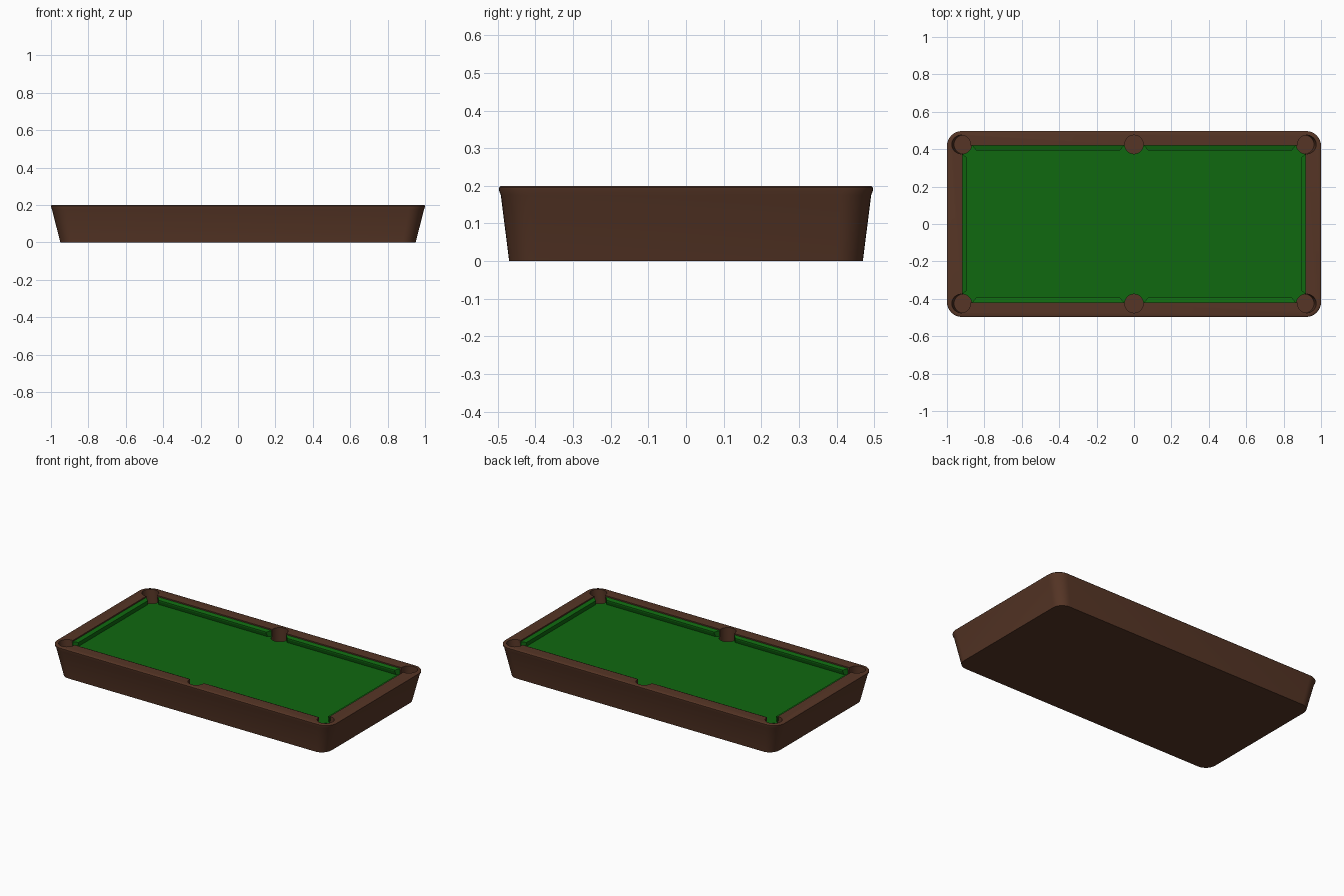
import bpy, bmesh, math

if "Cube" in bpy.data.objects:
    bpy.data.objects.remove(bpy.data.objects["Cube"])


def material(name, rgb):
    m = bpy.data.materials.new(name)
    m.diffuse_color = (*rgb, 1)
    m.use_nodes = True
    m.node_tree.nodes["Principled BSDF"].inputs["Base Color"].default_value = m.diffuse_color
    return m


wood = material("dark brown wood", (0.093, 0.036, 0.019))
felt = material("green felt", (0.005, 0.14, 0.005))


def loft(name, rings, mat):
    """Skin a stack of closed rings and cap both ends."""
    bm = bmesh.new()
    loops = [[bm.verts.new(p) for p in ring] for ring in rings]
    n = len(loops[0])
    for a, b in zip(loops, loops[1:]):
        for i in range(n):
            j = (i + 1) % n
            bm.faces.new((a[i], a[j], b[j], b[i]))
    bm.faces.new(loops[0][::-1])
    bm.faces.new(loops[-1])
    bmesh.ops.recalc_face_normals(bm, faces=bm.faces)
    me = bpy.data.meshes.new(name)
    bm.to_mesh(me)
    bm.free()
    me.materials.append(mat)
    ob = bpy.data.objects.new(name, me)
    bpy.context.collection.objects.link(ob)
    return ob


def rounded(hx, hy, r, z, seg=8):
    pts = []
    for k, (sx, sy) in enumerate([(1, 1), (-1, 1), (-1, -1), (1, -1)]):
        for i in range(seg + 1):
            a = math.pi / 2 * (k + i / seg)
            pts.append((sx * (hx - r) + r * math.cos(a),
                        sy * (hy - r) + r * math.sin(a), z))
    return pts


def rect(hx, hy, z):
    return [(hx, hy, z), (-hx, hy, z), (-hx, -hy, z), (hx, -hy, z)]


def circle(x, y, r, z, seg=32):
    return [(x + r * math.cos(2 * math.pi * i / seg),
             y + r * math.sin(2 * math.pi * i / seg), z) for i in range(seg)]


def cut(ob, cutter):
    cutter.hide_render = True
    cutter.hide_set(True)
    m = ob.modifiers.new("cut", "BOOLEAN")
    m.operation, m.solver, m.object = "DIFFERENCE", "EXACT", cutter


# Tapered table body with softened top edge
profile = [(0, 0.95, 0.47, 0.07), (0.175, 0.994, 0.492, 0.08), (0.188, 0.999, 0.497, 0.08),
           (0.195, 1.0, 0.497, 0.08), (0.1985, 0.997, 0.494, 0.077), (0.2, 0.992, 0.489, 0.072)]
body = loft("table_body", [rounded(hx, hy, r, z) for z, hx, hy, r in profile], wood)

# Cloth bed set into the recess
cloth = loft("cloth_bed", [rect(0.922, 0.422, 0.146), rect(0.922, 0.422, 0.155)], felt)
cut(body, loft("recess_cutter", [rect(0.918, 0.42, 0.15), rect(0.918, 0.42, 0.3)], wood))

# Six pockets, corner ones leaning outward
for sx in (-1, 0, 1):
    for sy in (-1, 1):
        rings = [circle(sx * (0.912 + lean), sy * 0.425, 0.05, z)
                 for z, lean in ((0.11, 0), (0.22, 0.015))]
        cutter = loft("pocket_cutter", rings, wood)
        cut(body, cutter)
        cut(cloth, cutter)


# Cushions: mitred ends, sloped top, undercut nose
def cushion(name, start, end, place):
    # (distance in from rail, height, end inset)
    section = [(-0.004, 0.152, 0), (-0.004, 0.193, 0),
               (0.026, 0.186, 0.024), (0.026, 0.178, 0.024), (0.018, 0.152, 0.018)]
    rings = [[place(t + s * inset, d, z) for d, z, inset in section]
             for t, s in ((start, 1), (end, -1))]
    return loft(name, rings, felt)


for s, side in ((-1, "front"), (1, "back")):
    for m, half in ((-1, "left"), (1, "right")):
        cushion(f"{side}_{half}_cushion", 0.05, 0.868,
                lambda t, d, z: (m * t, s * (0.42 - d), z))
for s, side in ((-1, "left"), (1, "right")):
    cushion(f"{side}_end_cushion", -0.378, 0.378,
            lambda t, d, z: (s * (0.918 - d), t, z))

# Apply cuts and shade the body smoothly
bpy.context.view_layer.update()
for ob in (body, cloth):
    bpy.ops.object.select_all(action="DESELECT")
    ob.select_set(True)
    bpy.context.view_layer.objects.active = ob
    for m in list(ob.modifiers):
        bpy.ops.object.modifier_apply(modifier=m.name)
    bpy.ops.object.shade_smooth_by_angle(angle=math.radians(35))
for ob in list(bpy.data.objects):
    if "cutter" in ob.name:
        bpy.data.objects.remove(ob)
